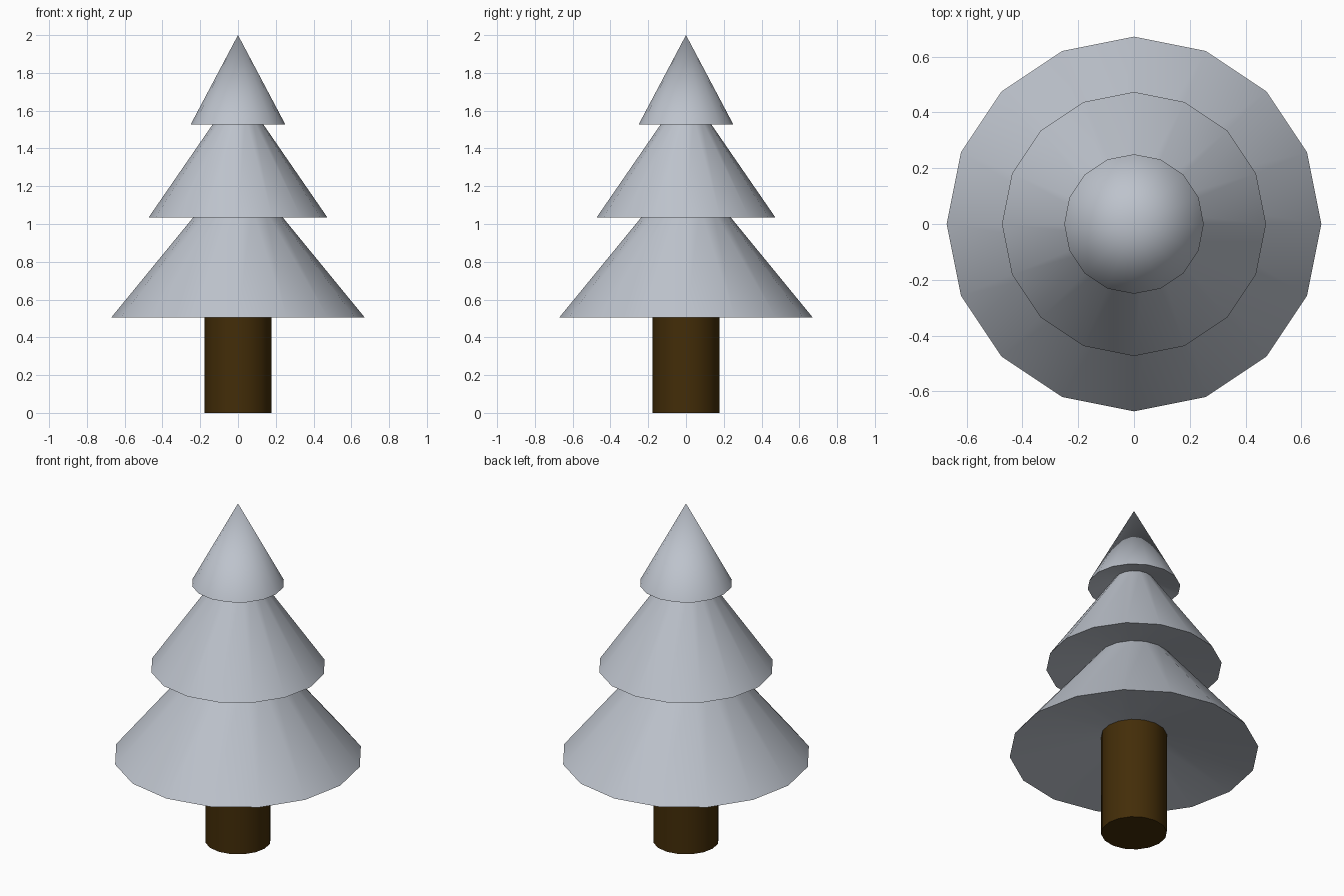
import bpy, bmesh, math

if "Cube" in bpy.data.objects:
    bpy.data.objects.remove(bpy.data.objects["Cube"])

SIDES = 16


def material(name, rgb):
    m = bpy.data.materials.new(name)
    m.diffuse_color = (*rgb, 1.0)
    m.use_nodes = True
    m.node_tree.nodes["Principled BSDF"].inputs["Base Color"].default_value = m.diffuse_color
    return m


def lathe(name, profile, mat, cap=True):
    """Revolve (radius, height) points around z; radius 0 makes a tip, open ends can be capped."""
    bm = bmesh.new()
    rings = []
    for r, z in profile:
        if r == 0:
            rings.append([bm.verts.new((0, 0, z))] * SIDES)
        else:
            rings.append([bm.verts.new((r * math.cos(i * math.tau / SIDES),
                                        r * math.sin(i * math.tau / SIDES), z))
                          for i in range(SIDES)])
    for low, high in zip(rings, rings[1:]):
        for i in range(SIDES):
            j = (i + 1) % SIDES
            corners = [low[i], low[j], high[j], high[i]]
            bm.faces.new(list(dict.fromkeys(corners)))
    if cap and profile[0][0] > 0:
        bm.faces.new(rings[0][::-1])
    if cap and profile[-1][0] > 0:
        bm.faces.new(rings[-1])
    mesh = bpy.data.meshes.new(name)
    bm.to_mesh(mesh)
    bm.free()
    mesh.materials.append(mat)
    ob = bpy.data.objects.new(name, mesh)
    bpy.context.collection.objects.link(ob)
    bpy.ops.object.select_all(action='DESELECT')
    ob.select_set(True)
    bpy.context.view_layer.objects.active = ob
    bpy.ops.object.shade_smooth_by_angle(angle=math.radians(30))
    return ob


snow = material("pale_grey", (0.51, 0.545, 0.605))
bark = material("dark_brown", (0.056, 0.026, 0.0025))

# Trunk, reaching up into the hollow of the lowest tier
lathe("trunk", [(0.177, 0), (0.177, 0.605)], bark)

# Three stacked tiers with hollowed undersides, ending in a pointed tip
lathe("branches", [(0.177, 0.605), (0.671, 0.505),
                   (0.200, 1.080), (0.473, 1.035),
                   (0.106, 1.568), (0.25, 1.528), (0, 2.0)], snow, cap=False)
